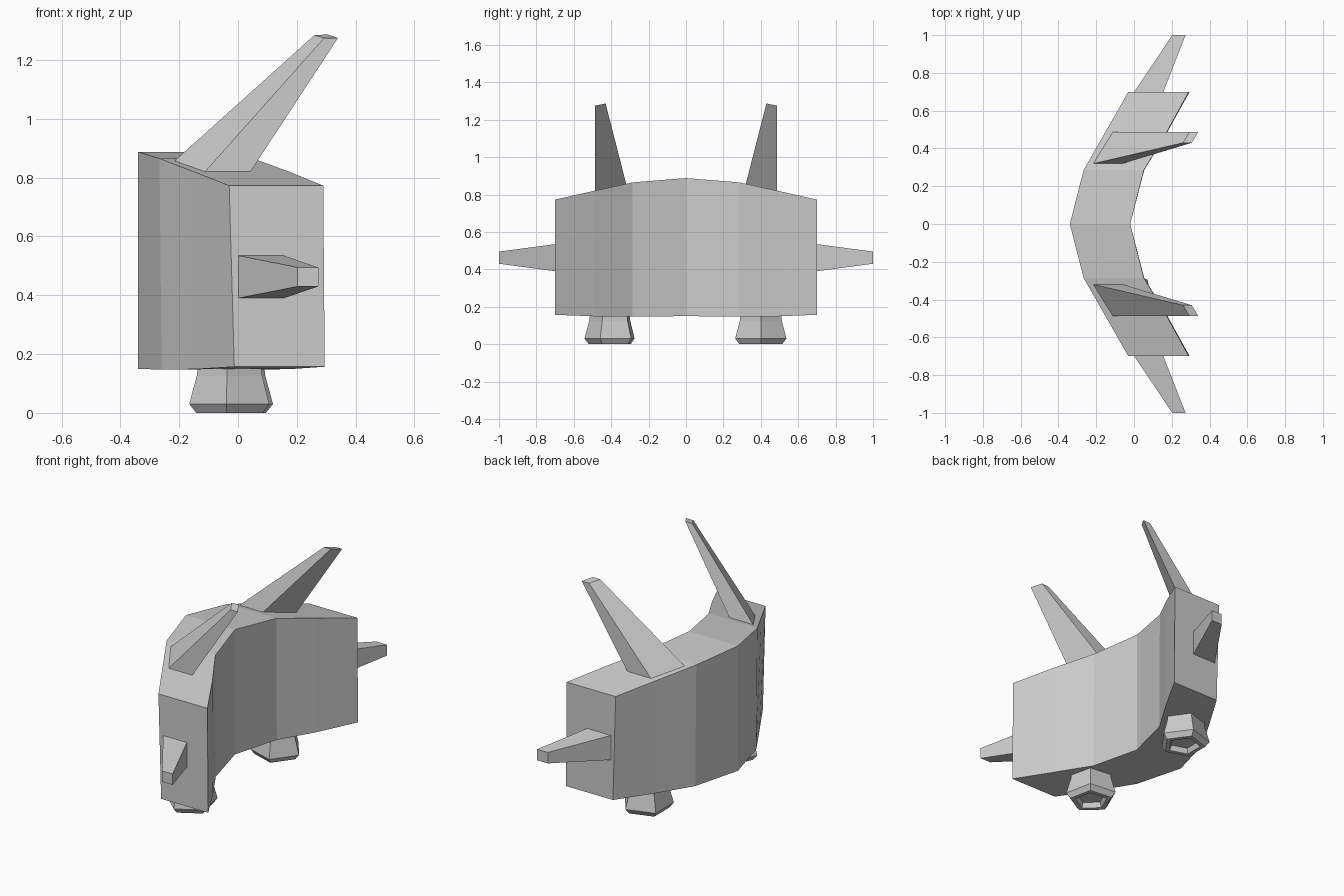
import bpy, bmesh
from math import cos, sin, radians

if "Cube" in bpy.data.objects:
    bpy.data.objects.remove(bpy.data.objects["Cube"])


def loft(name, rings):
    """Skin a list of equal-length point rings and cap both ends."""
    bm = bmesh.new()
    rows = [[bm.verts.new(p) for p in ring] for ring in rings]
    n = len(rows[0])
    for a, b in zip(rows, rows[1:]):
        for i in range(n):
            j = (i + 1) % n
            bm.faces.new((a[i], a[j], b[j], b[i]))
    bm.faces.new(rows[0])
    bm.faces.new(rows[-1])
    bmesh.ops.recalc_face_normals(bm, faces=bm.faces)
    mesh = bpy.data.meshes.new(name)
    bm.to_mesh(mesh)
    bm.free()
    obj = bpy.data.objects.new(name, mesh)
    bpy.context.collection.objects.link(obj)
    return obj


# Curved body: sections along y (y, outer x, inner x, bottom z, top z)
half = [(0, -0.34, -0.02, 0.15, 0.888),
        (0.285, -0.267, 0.052, 0.147, 0.865),
        (0.49, -0.15, 0.175, 0.149, 0.82),
        (0.70, -0.03, 0.29, 0.157, 0.773)]
sections = [(-s[0],) + s[1:] for s in half[:0:-1]] + half
loft("curved_body", [[(xo + 0.025 * abs(y), y, zb), (xi + 0.007 * abs(y), y, zb),
                      (xi, y, zt), (xo, y, zt)]
                     for y, xo, xi, zb, zt in sections])

for side, label in ((-1, "front"), (1, "back")):
    # Leaning horn on the top, four-sided
    horn_base = [(-0.215, 0.32, 0.858), (-0.115, 0.487, 0.817),
                 (0.04, 0.487, 0.817), (-0.06, 0.32, 0.858)]
    horn_tip = [(0.26, 0.43, 1.285), (0.293, 0.487, 1.275),
                (0.34, 0.487, 1.275), (0.306, 0.43, 1.287)]
    loft(label + "_horn", [[(x, side * y, z) for x, y, z in ring]
                           for ring in (horn_base, horn_tip)])

    # Swept spike on the end face
    loft(label + "_side_spike",
         [[(x0, side * y, z0), (x1, side * y, z0), (x1, side * y, z1), (x0, side * y, z1)]
          for x0, x1, y, z0, z1 in ((0.0, 0.155, 0.698, 0.39, 0.535),
                                    (0.203, 0.273, 1.0, 0.43, 0.495))])

    # Five-sided foot with a recessed sole (radius, z)
    turn = 48 if side < 0 else 0
    profile = [(0.113, 0.165), (0.118, 0.125), (0.144, 0.03),
               (0.12, 0.0), (0.092, 0.0), (0.08, 0.03)]
    loft(label + "_foot",
         [[(-0.025 + r * cos(radians(turn + 72 * k)),
            side * 0.40 + r * sin(radians(turn + 72 * k)), z) for k in range(5)]
          for r, z in profile])
